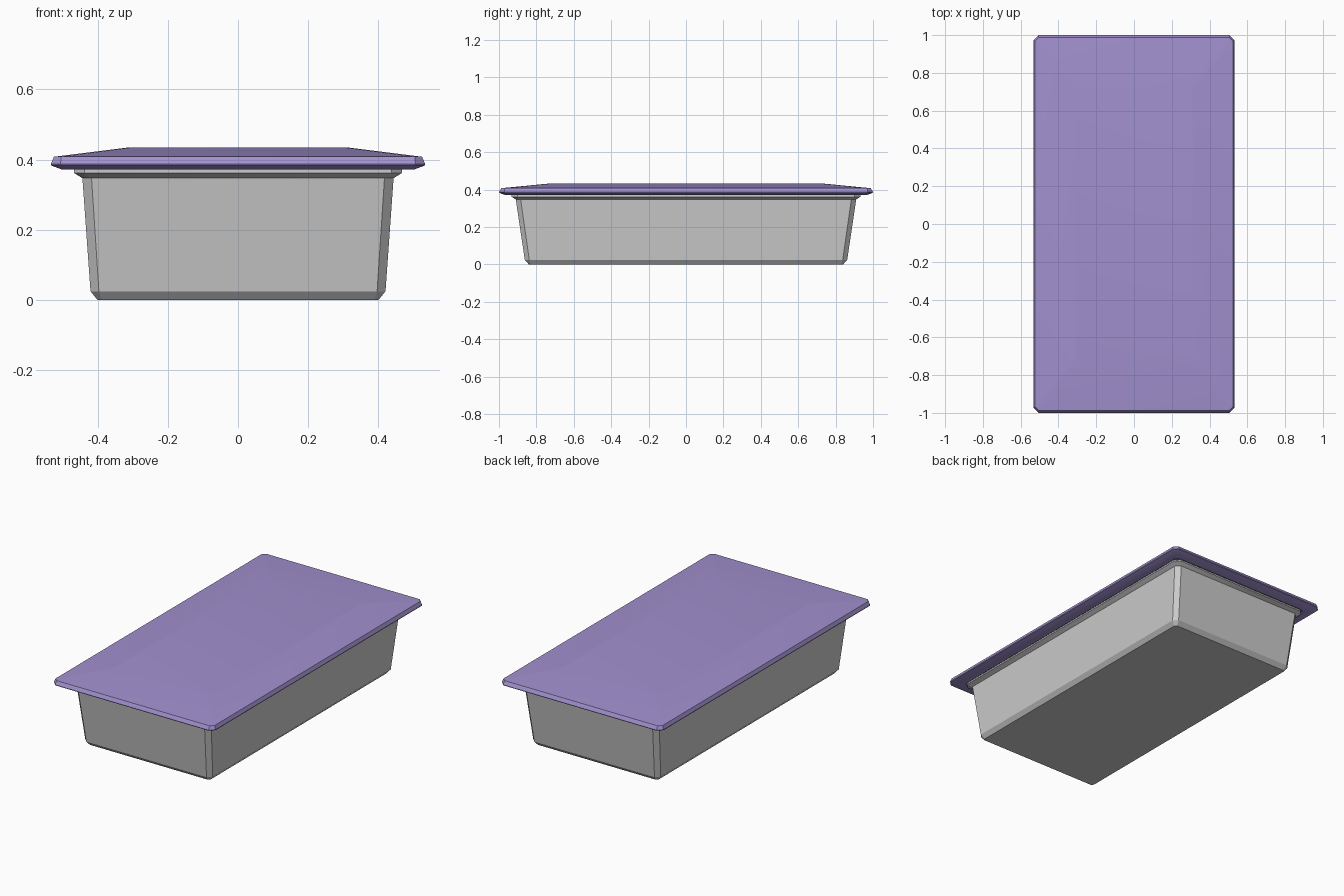
import bpy, bmesh

if "Cube" in bpy.data.objects:
    bpy.data.objects.remove(bpy.data.objects["Cube"])


def ring(bm, hx, hy, c, z):
    """Rectangle with cut corners at height z."""
    pts = []
    for sx, sy in ((1, 1), (-1, 1), (-1, -1), (1, -1)):
        pair = [(sx * hx, sy * (hy - c)), (sx * (hx - c), sy * hy)]
        pts += pair if sx * sy > 0 else pair[::-1]
    return [bm.verts.new((x, y, z)) for x, y in pts]


def loft(name, rings, angle):
    """Skin stacked rings and cap both ends."""
    bm = bmesh.new()
    loops = [ring(bm, *r) for r in rings]
    for a, b in zip(loops, loops[1:]):
        n = len(a)
        for i in range(n):
            j = (i + 1) % n
            bm.faces.new((a[i], a[j], b[j], b[i]))
    bm.faces.new(loops[0])
    bm.faces.new(loops[-1])
    bmesh.ops.recalc_face_normals(bm, faces=bm.faces[:])
    mesh = bpy.data.meshes.new(name)
    bm.to_mesh(mesh)
    bm.free()
    obj = bpy.data.objects.new(name, mesh)
    bpy.context.collection.objects.link(obj)
    bpy.ops.object.select_all(action='DESELECT')
    obj.select_set(True)
    bpy.context.view_layer.objects.active = obj
    bpy.ops.object.shade_smooth_by_angle(angle=angle)
    return obj


# Tapered tray: outside from base to flange, then down the inside
loft("tray", [
    (0.40, 0.84, 0.012, 0.0),
    (0.42, 0.862, 0.024, 0.025),
    (0.443, 0.91, 0.026, 0.347),
    (0.467, 0.932, 0.03, 0.362),
    (0.467, 0.932, 0.03, 0.371),
    (0.428, 0.893, 0.022, 0.371),
    (0.405, 0.846, 0.02, 0.035),
    (0.39, 0.83, 0.012, 0.02),
], 0.5)

# Lid: recessed underside, bevelled rim, shallow raised top
lid = loft("lid", [
    (0.455, 0.92, 0.02, 0.385),
    (0.468, 0.934, 0.022, 0.371),
    (0.50, 0.966, 0.02, 0.371),
    (0.532, 0.998, 0.028, 0.383),
    (0.533, 1.0, 0.028, 0.387),
    (0.524, 0.988, 0.02, 0.408),
    (0.315, 0.72, 0.012, 0.434),
], 0.5)
mat = bpy.data.materials.new("purple_plastic")
mat.diffuse_color = (0.36, 0.28, 0.62, 1)
mat.use_nodes = True
mat.node_tree.nodes["Principled BSDF"].inputs["Base Color"].default_value = mat.diffuse_color
lid.data.materials.append(mat)
